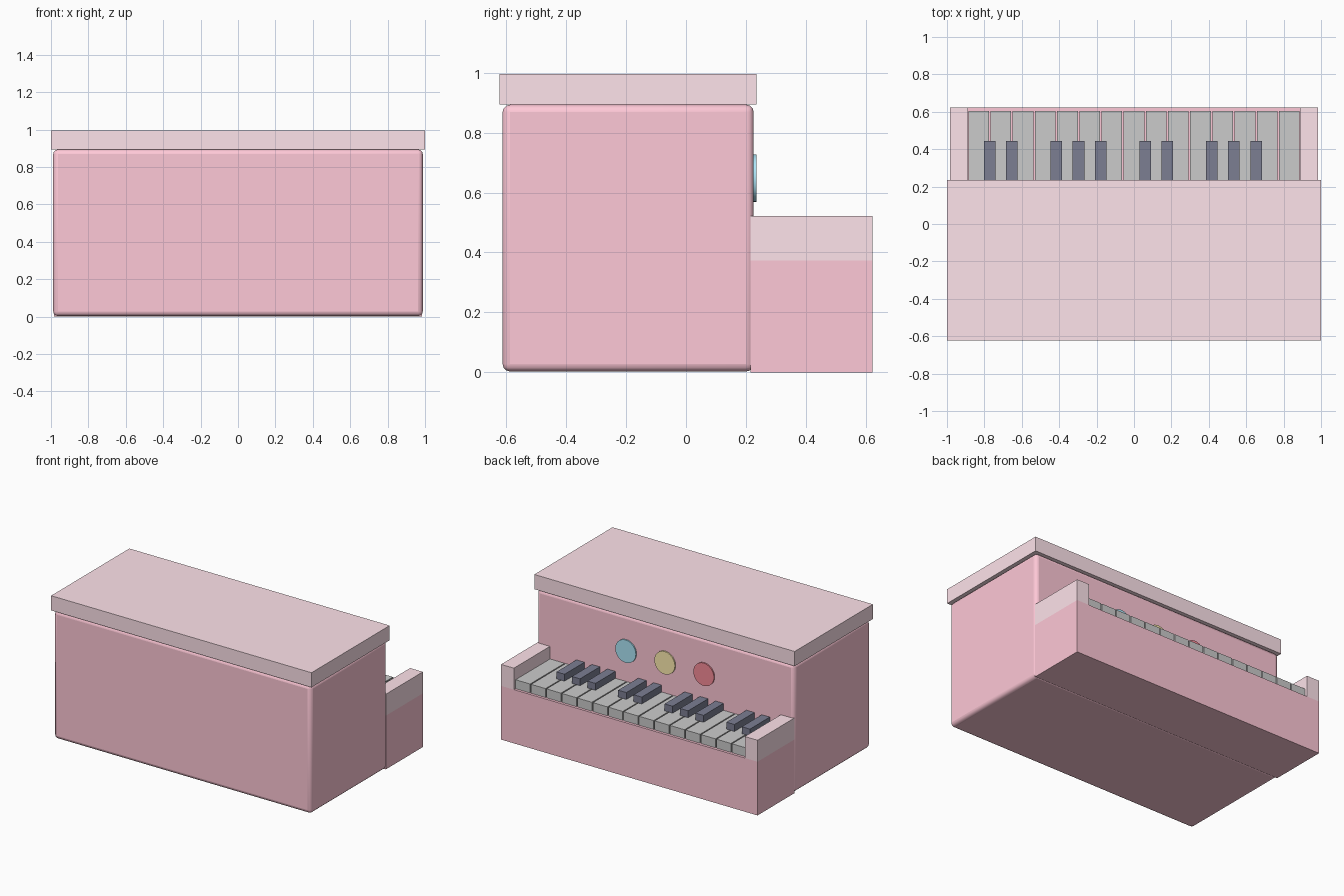
import bpy, math

if "Cube" in bpy.data.objects:
    bpy.data.objects.remove(bpy.data.objects["Cube"])


def material(name, rgb):
    m = bpy.data.materials.new(name)
    m.diffuse_color = (*rgb, 1)
    m.use_nodes = True
    m.node_tree.nodes["Principled BSDF"].inputs["Base Color"].default_value = m.diffuse_color
    return m


PINK = material("pink", (1.0, 0.58, 0.68))
PALE = material("pale_pink", (1.0, 0.77, 0.83))
DARK = material("dark", (0.20, 0.21, 0.29))
BLUE = material("blue", (0.42, 0.79, 0.94))
YELLOW = material("yellow", (1.0, 0.85, 0.44))
RED = material("red", (0.94, 0.26, 0.32))


def box(name, x, y, z, mat=None):
    """Box from (min, max) ranges on each axis."""
    center = [(a + b) / 2 for a, b in (x, y, z)]
    bpy.ops.mesh.primitive_cube_add(size=1, location=center)
    ob = bpy.context.object
    ob.name = name
    ob.scale = [b - a for a, b in (x, y, z)]
    bpy.ops.object.transform_apply(location=False, rotation=False, scale=True)
    if mat:
        ob.data.materials.append(mat)
    return ob


# Cabinet with rounded edges
cabinet = box("cabinet", (-0.988, 0.988), (-0.612, 0.226), (0.003, 0.893), PINK)
bevel = cabinet.modifiers.new("rounding", 'BEVEL')
bevel.width = 0.025
bevel.segments = 3
bpy.ops.object.shade_smooth_by_angle(angle=math.radians(40))

# Lid, keyboard base and side cheeks
box("lid", (-1, 1), (-0.622, 0.236), (0.893, 0.995), PALE)
box("keyboard_base", (-0.985, 0.985), (0.215, 0.622), (0, 0.373), PINK)
for side, x in (("right", (0.887, 0.985)), ("left", (-0.985, -0.887))):
    box(side + "_cheek", x, (0.215, 0.622), (0.373, 0.522), PALE)

# White keys, with dark keys over chosen gaps
COUNT, START = 15, -0.89
PITCH = -2 * START / COUNT
for i in range(COUNT):
    x = START + PITCH * i
    box(f"white_key_{i + 1}", (x + 0.004, x + PITCH - 0.004), (0.215, 0.604), (0.373, 0.435))
for i in (1, 2, 4, 5, 6, 8, 9, 11, 12, 13):
    x = START + PITCH * i
    box(f"dark_key_{i}", (x - 0.031, x + 0.031), (0.215, 0.445), (0.435, 0.483), DARK)

# Round buttons on the cabinet
for name, x, mat in (("blue", 0.3, BLUE), ("yellow", 0, YELLOW), ("red", -0.3, RED)):
    bpy.ops.mesh.primitive_cylinder_add(vertices=32, radius=0.079, depth=0.025,
                                        location=(x, 0.2225, 0.648),
                                        rotation=(math.pi / 2, 0, 0))
    button = bpy.context.object
    button.name = name + "_button"
    button.data.materials.append(mat)
    bpy.ops.object.shade_smooth_by_angle(angle=math.radians(40))
